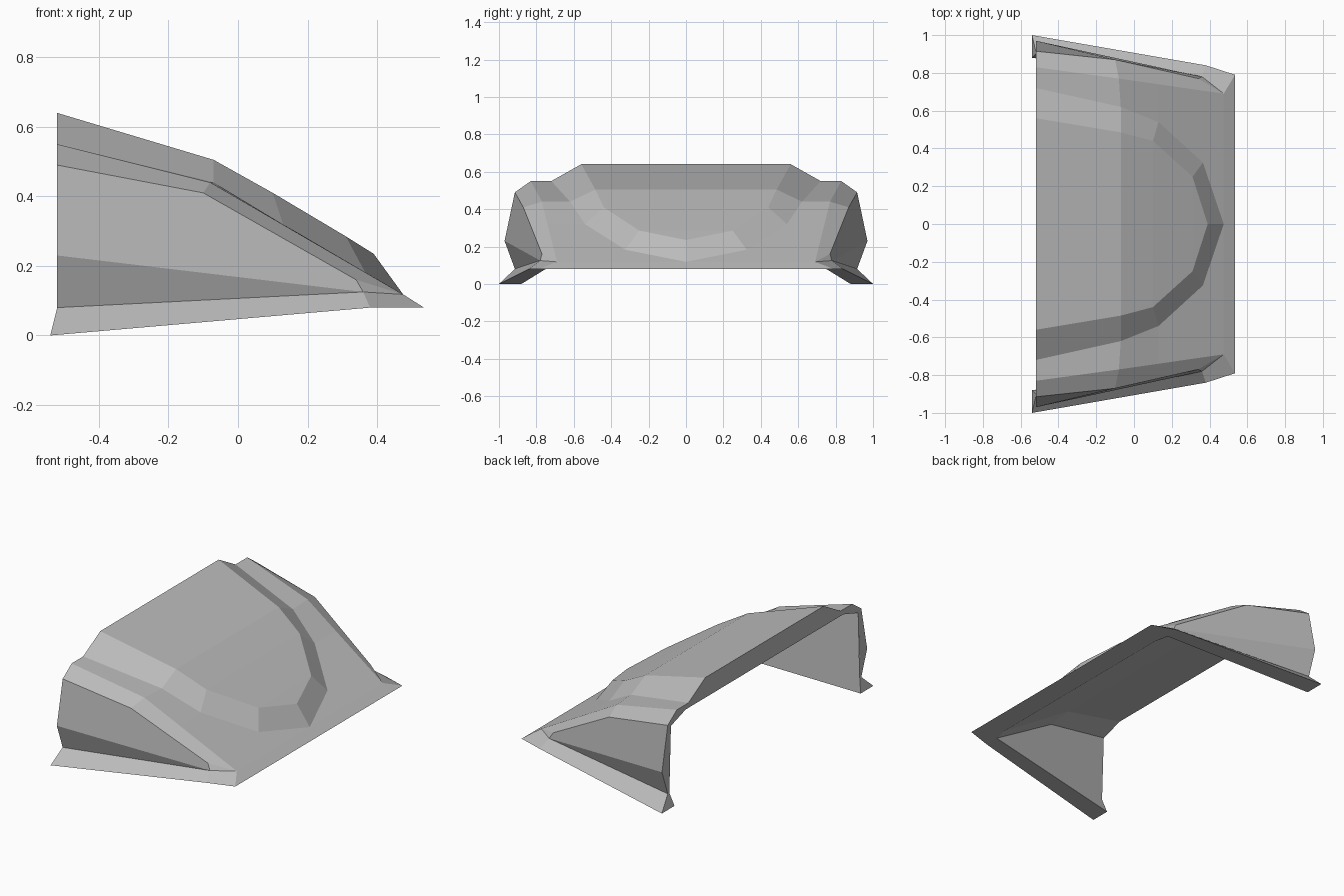
import bpy, bmesh
from mathutils import Vector

cube = bpy.data.objects.get("Cube")
if cube:
    bpy.data.objects.remove(cube, do_unlink=True)

grey = bpy.data.materials.new("plain_grey")
grey.use_nodes = True
colour = (0.5, 0.5, 0.5, 1)
grey.diffuse_color = colour
grey.node_tree.nodes["Principled BSDF"].inputs["Base Color"].default_value = colour

UP, DOWN, OUT, IN, BACK = map(Vector, (
    (0, 0, 1), (0, 0, -1), (0, 1, 0), (0, -1, 0), (-1, 0, 0)))


def strip(a, b):
    """Quads bridging two edge lines of equal length."""
    return [(a[i], a[i + 1], b[i + 1], b[i]) for i in range(len(a) - 1)]


def part(name, polygons, facing):
    """Flat-faced half part, every face turned to one side, mirrored across y."""
    bm = bmesh.new()
    for poly in polygons:
        points = list(dict.fromkeys(tuple(p) for p in poly))
        if len(points) > 2:
            bm.faces.new([bm.verts.new(p) for p in points])
    bmesh.ops.remove_doubles(bm, verts=bm.verts, dist=0.0005)
    bm.normal_update()
    for face in bm.faces:
        if face.normal.dot(facing) < 0:
            face.normal_flip()
    mesh = bpy.data.meshes.new(name)
    bm.to_mesh(mesh)
    bm.free()
    obj = bpy.data.objects.new(name, mesh)
    bpy.context.collection.objects.link(obj)
    mesh.materials.append(grey)
    mirror = obj.modifiers.new("mirror", "MIRROR")
    mirror.use_axis = (False, True, False)
    mirror.use_clip = True
    return obj


def centred(line):
    return [(x, 0, z) for x, y, z in line]


# Edge lines, running from the open end to the low lip
crown = [(-.52, .56, .64), (-.07, .485, .505), (.1, .44, .41),
         (.31, .25, .285), (.39, 0, .235)]
foot = [(-.52, .72, .55), (-.07, .62, .44), (.13, .54, .32),
        (.365, .325, .183), (.475, 0, .118)]
shoulder = [(-.52, .83, .55), (-.08, .77, .44), (.475, .69, .118)]
tip = shoulder[-1]
bend = Vector(shoulder[1])
shoulder_fine = shoulder[:2] + [tuple(bend.lerp(Vector(tip), t)) for t in (.38, .8)] + [tip]
panel_top = [(-.52, .915, .49), (-.1, .87, .41), (.34, .77, .16)]
panel_nose = (.36, .78, .125)
panel_mid = (-.52, .97, .23)
panel_base = (-.52, .915, .08)
skirt = [(-.54, 1, 0), (.38, .84, .08), (.535, .79, .08), (.535, 0, .08)]

# Lining lines
ceiling = [(-.52, .745, .52), (-.1, .7, .41), (.4, .66, .08)]
wall_top = [(-.52, .885, .475), (-.1, .845, .39), (.38, .75, .08)]
wall_base = (-.52, .9, .08)
skirt_inner = [(-.54, .88, 0), wall_top[-1], ceiling[-1], (.4, 0, .08)]

# Outer skin
part("raised_hood", strip(centred(crown), crown), UP)
part("hood_step", strip(crown, foot), UP)
part("lower_roof", strip(foot, shoulder_fine), UP)
part("front_lip", [(foot[-1], tip, skirt[2], skirt[3])], UP)
part("side_bevel", strip(shoulder, panel_top)
     + [(tip, panel_top[-1], panel_nose)], UP)
part("side_panel", [panel_top + [panel_nose, panel_mid],
                    (panel_mid, panel_nose, panel_base)], OUT)
part("side_skirt", [(panel_base, panel_nose, skirt[1], skirt[0]),
                    (panel_nose, tip, skirt[2], skirt[1])], UP)

# Inner lining
part("ceiling", strip(centred(ceiling), ceiling) + strip(ceiling, wall_top), DOWN)
part("inner_wall", [wall_top + [skirt_inner[0], wall_base]], IN)
part("underside", strip(skirt, skirt_inner), DOWN)

# Rim closing the thickness around the open end
outer_section = [centred(crown)[0], crown[0], foot[0], shoulder[0],
                 panel_top[0], panel_mid, panel_base, skirt[0]]
inner_section = [centred(ceiling)[0], (-.52, .56, .52), ceiling[0], ceiling[0],
                 wall_top[0], (-.52, .895, .23), wall_base, skirt_inner[0]]
part("open_end_rim", strip(outer_section, inner_section), BACK)
